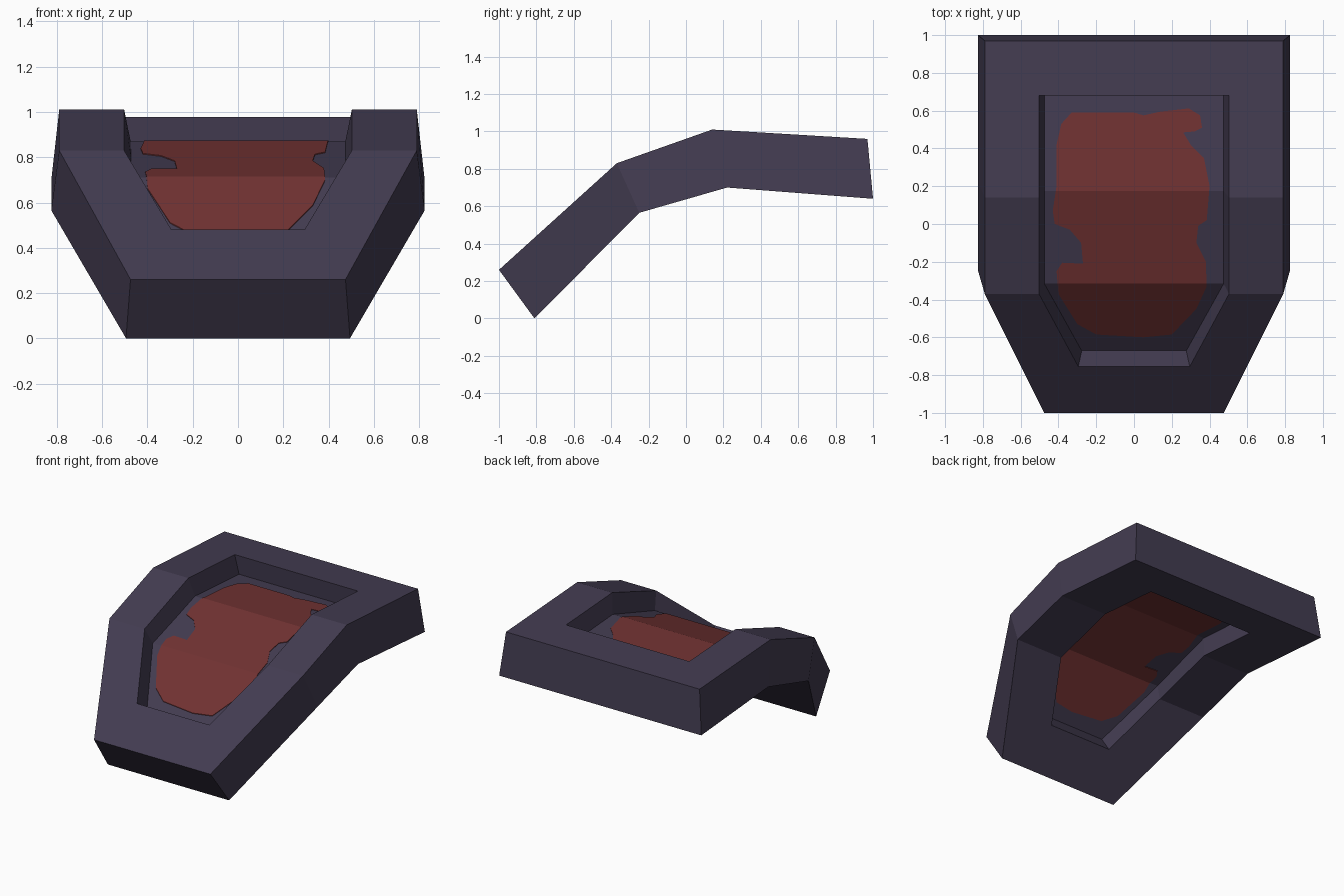
import bpy, bmesh

if "Cube" in bpy.data.objects:
    bpy.data.objects.remove(bpy.data.objects["Cube"])

# Bent side profile (y, z) at four stations, upper and lower skin
TOP = [(-1.0, 0.26), (-0.37, 0.83), (0.14, 1.01), (0.97, 0.96)]
BOT = [(-0.81, 0.0), (-0.25, 0.565), (0.22, 0.70), (1.0, 0.64)]
MID = 0.45  # depth of the inset panel within the frame


def material(name, rgb):
    m = bpy.data.materials.new(name)
    m.diffuse_color = (*rgb, 1.0)
    m.use_nodes = True
    m.node_tree.nodes["Principled BSDF"].inputs["Base Color"].default_value = m.diffuse_color
    return m


def add_object(name, bm, mat):
    bmesh.ops.recalc_face_normals(bm, faces=bm.faces)
    mesh = bpy.data.meshes.new(name)
    bm.to_mesh(mesh)
    bm.free()
    mesh.materials.append(mat)
    ob = bpy.data.objects.new(name, mesh)
    bpy.context.collection.objects.link(ob)
    return ob


def lerp(a, b, t):
    return a + (b - a) * t


def point(s, f):
    """Profile point at station s (0..3) and depth f (0 upper, 1 lower)."""
    i = min(int(s), 2)
    t = s - i
    return [lerp(lerp(TOP[i][k], TOP[i + 1][k], t),
                 lerp(BOT[i][k], BOT[i + 1][k], t), f) for k in (0, 1)]


def outer(f):
    widths = [lerp(0.475, 0.495, f)] + [lerp(0.79, 0.825, f)] * 3
    return [(w, *point(s, f)) for w, s in zip(widths, (0, 1, 2, 3))]


def inner(f):
    widths = [lerp(0.295, 0.255, f)] + [lerp(0.503, 0.44, f)] * 3
    stations = (0.389 + 0.04 * f, 1, 2, 2.65 - 0.03 * f)
    return [(w, *point(s, f)) for w, s in zip(widths, stations)]


def ring(bm, half):
    """Closed loop from one half and its mirror image."""
    pts = half + [(-x, y, z) for x, y, z in reversed(half)]
    return [bm.verts.new(p) for p in pts]


dark = material("dark purple", (0.056, 0.045, 0.082))
red = material("rust red", (0.165, 0.032, 0.032))

# Frame: four loops joined into a closed rim
bm = bmesh.new()
rings = [ring(bm, h) for h in (outer(0), inner(0), inner(1), outer(1))]
for r in range(4):
    a, b = rings[r], rings[(r + 1) % 4]
    for i in range(8):
        j = (i + 1) % 8
        bm.faces.new((a[i], a[j], b[j], b[i]))
add_object("frame", bm, dark)

# Inset panel: thin bent sheet halfway down the opening
bm = bmesh.new()
p = ring(bm, inner(MID))
for i in range(3):
    bm.faces.new((p[i], p[i + 1], p[6 - i], p[7 - i]))
add_object("inset_panel", bm, dark)

# Red patch: ragged outline draped over both sides of the panel
OUTLINE = [(-.33, .59), (0, .59), (.05, .575), (.14, .595), (.29, .612),
           (.35, .575), (.36, .51), (.32, .49), (.26, .485), (.30, .42),
           (.37, .35), (.40, .2), (.385, .02), (.34, -.01), (.33, -.10),
           (.38, -.2), (.385, -.33), (.33, -.45), (.2, -.585), (.05, -.60),
           (-.2, -.585), (-.3, -.53), (-.40, -.37), (-.41, -.25),
           (-.38, -.205), (-.27, -.21), (-.28, -.1), (-.34, -.03),
           (-.42, 0), (-.43, .07), (-.41, .2), (-.41, .42), (-.385, .53)]
bm = bmesh.new()
face = bm.faces.new([bm.verts.new((x, y, 0)) for x, y in OUTLINE])
bmesh.ops.triangulate(bm, faces=[face])
line = [point(s, MID) for s in range(4)]
for y, _ in line[1:3]:
    bmesh.ops.bisect_plane(bm, geom=bm.verts[:] + bm.edges[:] + bm.faces[:],
                           plane_co=(0, y, 0), plane_no=(0, 1, 0))
for v in bm.verts:
    i = 0 if v.co.y < line[1][0] else 1 if v.co.y < line[2][0] else 2
    (y0, z0), (y1, z1) = line[i], line[i + 1]
    v.co.z = lerp(z0, z1, (v.co.y - y0) / (y1 - y0)) - 0.004
grown = bmesh.ops.extrude_face_region(bm, geom=bm.faces[:], use_keep_orig=True)
for v in grown["geom"]:
    if isinstance(v, bmesh.types.BMVert):
        v.co.z += 0.008
add_object("red_patch", bm, red)
